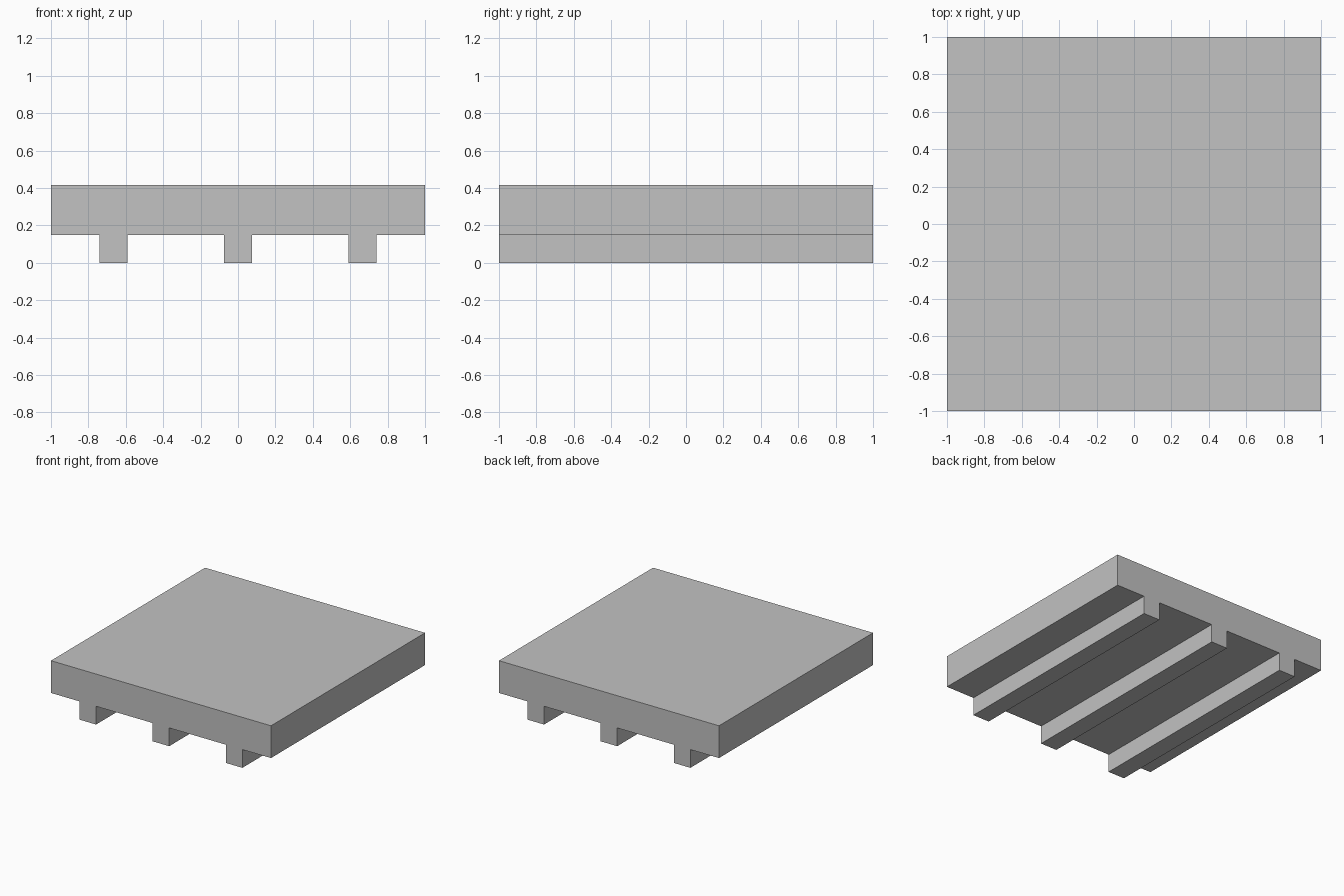
import bpy
import bmesh

# Remove the default object
cube = bpy.data.objects.get("Cube")
if cube:
    bpy.data.objects.remove(cube, do_unlink=True)

HALF = 1.0             # half width and half depth
TOP = 0.415            # top of the slab
UNDERSIDE = 0.15       # underside of the slab, height of the runners
RUNNER_HALF = 0.075    # half width of a runner
RUNNER_CENTRES = (-0.665, 0.0, 0.665)

# Plain grey
grey = bpy.data.materials.new("plain_grey")
grey.use_nodes = True
colour = (0.54, 0.54, 0.54, 1.0)
grey.diffuse_color = colour
grey.node_tree.nodes["Principled BSDF"].inputs["Base Color"].default_value = colour

# Front profile: slab outline with the runners stepping down along the bottom
profile = [(-HALF, TOP), (-HALF, UNDERSIDE)]
for x in RUNNER_CENTRES:
    left, right = x - RUNNER_HALF, x + RUNNER_HALF
    profile += [(left, UNDERSIDE), (left, 0), (right, 0), (right, UNDERSIDE)]
profile += [(HALF, UNDERSIDE), (HALF, TOP)]

# Extrude the profile from front to back into one solid platform
bm = bmesh.new()
front = bm.faces.new([bm.verts.new((x, -HALF, z)) for x, z in profile])
result = bmesh.ops.extrude_face_region(bm, geom=[front], use_keep_orig=True)
back_verts = [g for g in result["geom"] if isinstance(g, bmesh.types.BMVert)]
bmesh.ops.translate(bm, verts=back_verts, vec=(0, 2 * HALF, 0))
bmesh.ops.recalc_face_normals(bm, faces=bm.faces)

mesh = bpy.data.meshes.new("platform_with_runners")
bm.to_mesh(mesh)
bm.free()
mesh.materials.append(grey)
platform = bpy.data.objects.new("platform_with_runners", mesh)
bpy.context.collection.objects.link(platform)
